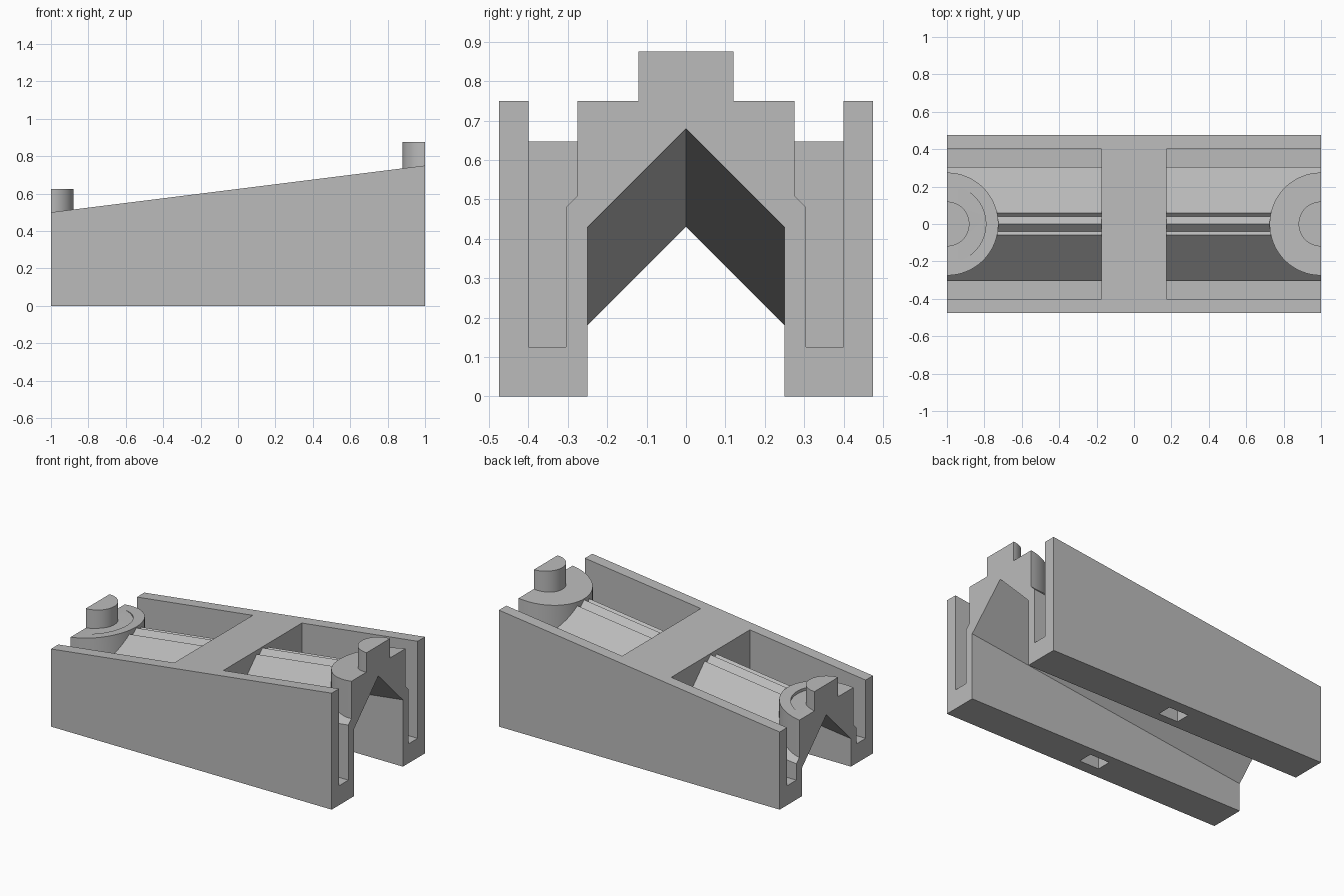
import bpy, bmesh, math

if "Cube" in bpy.data.objects:
    bpy.data.objects.remove(bpy.data.objects["Cube"], do_unlink=True)

grey = bpy.data.materials.new("light_grey_plastic")
grey.diffuse_color = (0.5, 0.5, 0.5, 1)
grey.use_nodes = True
grey.node_tree.nodes["Principled BSDF"].inputs["Base Color"].default_value = (0.5, 0.5, 0.5, 1)

SLOPE = 0.125


def add_object(name, bm):
    bmesh.ops.recalc_face_normals(bm, faces=bm.faces)
    mesh = bpy.data.meshes.new(name)
    bm.to_mesh(mesh)
    bm.free()
    mesh.materials.append(grey)
    obj = bpy.data.objects.new(name, mesh)
    bpy.context.collection.objects.link(obj)
    return obj


def prism(name, profile, x0, x1, sloped=True):
    """Extrude a (y, z) profile along x; upper points follow the ramp."""
    bm = bmesh.new()
    rings = []
    for x in (x0, x1):
        ring = []
        for y, z in profile:
            rise = SLOPE * (x - 1) if sloped and z > 0.15 else 0
            ring.append(bm.verts.new((x, y, z + rise)))
        rings.append(ring)
        bm.faces.new(ring)
    n = len(profile)
    for i in range(n):
        j = (i + 1) % n
        bm.faces.new((rings[0][i], rings[0][j], rings[1][j], rings[1][i]))
    return add_object(name, bm)


def box(name, x0, x1, y0, y1, z0, z1):
    return prism(name, [(y0, z0), (y1, z0), (y1, z1), (y0, z1)], x0, x1, False)


def cylinder(name, x, radius, z0, z1):
    bm = bmesh.new()
    bmesh.ops.create_cone(bm, cap_ends=True, segments=64, radius1=radius,
                          radius2=radius, depth=z1 - z0)
    bmesh.ops.translate(bm, verts=bm.verts, vec=(x, 0, (z0 + z1) / 2))
    return add_object(name, bm)


def combine(body, tool, operation):
    """Apply one boolean step and discard the tool."""
    mod = body.modifiers.new(operation, "BOOLEAN")
    mod.operation, mod.solver, mod.object = operation, "EXACT", tool
    bpy.context.view_layer.objects.active = body
    bpy.ops.object.modifier_apply(modifier=mod.name)
    bpy.data.objects.remove(tool, do_unlink=True)


def mirrored(half):
    """Mirror a half profile that ends on the y = 0 line."""
    return half + [(-y, z) for y, z in reversed(half[:-1])]


# Solid block
body = box("sloped_block", -1.2, 1.2, -0.475, 0.475, 0, 1)

# Pockets that leave outer walls, the ridged gable roof and the middle crossbar
ridge = mirrored([(0.4, 1.3), (0.4, 0.125), (0.305, 0.125), (0.305, 0.48),
                  (0.06, 0.725), (0.04, 0.705), (0, 0.743)])
for side in (-1, 1):
    a, b = sorted((side * 0.175, side * 1.5))
    combine(body, prism("pocket", ridge, a, b), "DIFFERENCE")

# End columns
for side in (-1, 1):
    combine(body, cylinder("column", side, 0.275, 0.15, 0.95), "UNION")

# Ramp top and the shallow level recess at the low end
top = [(-1, 0.75), (1, 0.75), (1, 2), (-1, 2)]
combine(body, prism("ramp_trim", top, -1.6, 1.6), "DIFFERENCE")
combine(body, cylinder("recess", -1, 0.208, 0.5075, 0.9), "DIFFERENCE")

# Studs
for x, height in ((-1, 0.625), (1, 0.875)):
    combine(body, cylinder("stud", x, 0.12, 0.3, height), "UNION")

# Gabled channel underneath
channel = mirrored([(0.25, -0.2), (0.25, 0.43), (0, 0.68)])
combine(body, prism("channel", channel, -1.6, 1.6), "DIFFERENCE")

# Square sockets under the crossbar, then trimmed ends
for side in (-1, 1):
    a, b = sorted((side * 0.305, side * 0.4))
    combine(body, box("socket", -0.07, 0.07, a, b, -0.2, 0.5), "DIFFERENCE")
    a, b = sorted((side, side * 2))
    combine(body, box("end_trim", a, b, -1, 1, -1, 2), "DIFFERENCE")

# Smooth the round parts, keep the edges sharp
bpy.ops.object.select_all(action="DESELECT")
body.select_set(True)
bpy.context.view_layer.objects.active = body
bpy.ops.object.shade_smooth_by_angle(angle=math.radians(20))
